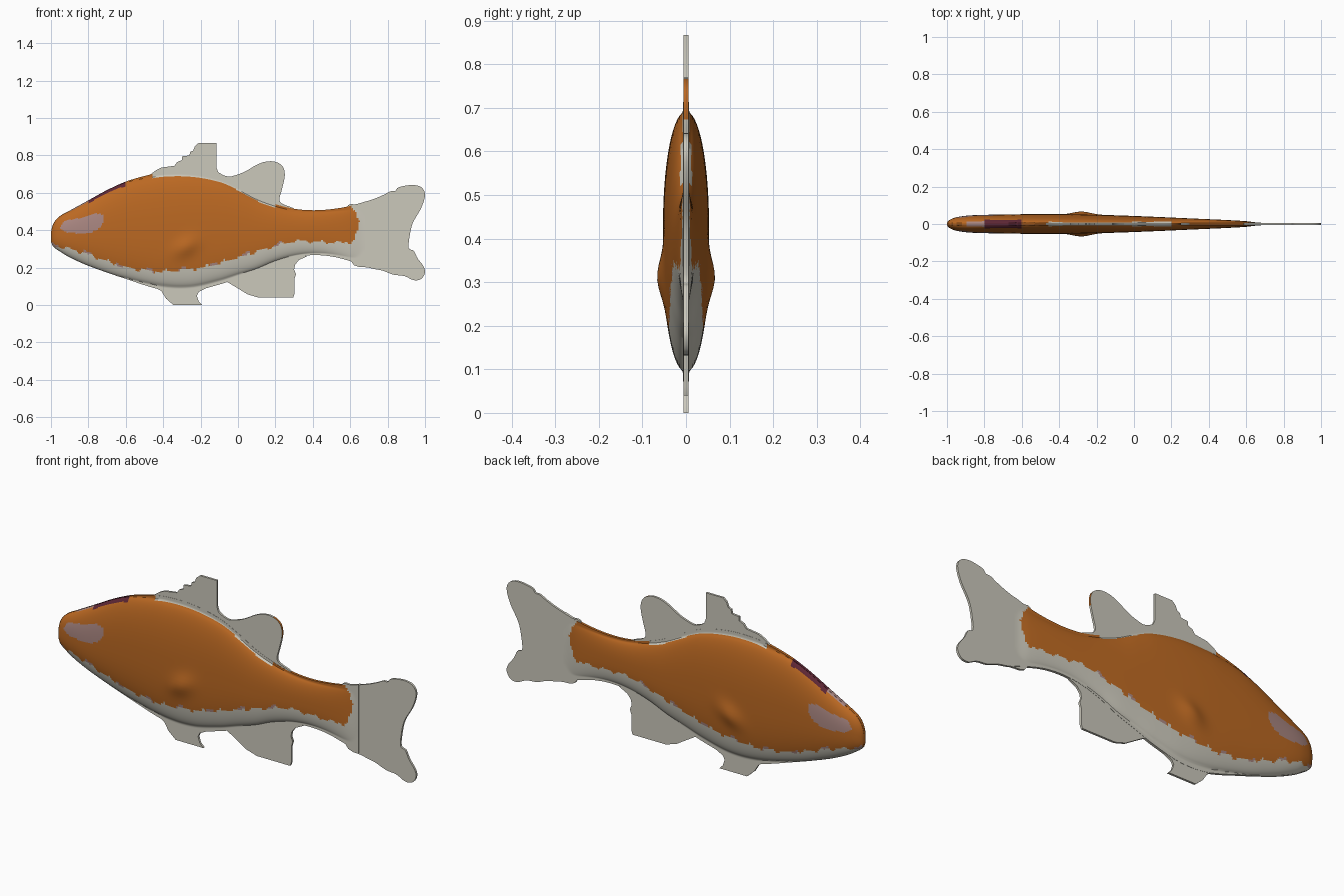
import bpy
import math
from mathutils import Vector
from mathutils.geometry import tessellate_polygon

cube = bpy.data.objects.get("Cube")
if cube:
    bpy.data.objects.remove(cube, do_unlink=True)


def material(name, colour):
    mat = bpy.data.materials.new(name)
    mat.use_nodes = True
    mat.diffuse_color = (*colour, 1)
    bsdf = next(n for n in mat.node_tree.nodes if n.type == 'BSDF_PRINCIPLED')
    bsdf.inputs["Base Color"].default_value = (*colour, 1)
    bsdf.inputs["Roughness"].default_value = 0.7
    return mat


ORANGE, WHITE, MAUVE, MAROON = range(4)
MATERIALS = [
    material("orange_skin", (0.50, 0.14, 0.016)),
    material("pale_fin", (0.60, 0.58, 0.50)),
    material("mauve_patch", (0.40, 0.24, 0.22)),
    material("maroon_patch", (0.11, 0.02, 0.035)),
]


def make_object(name, verts, faces):
    mesh = bpy.data.meshes.new(name)
    mesh.from_pydata(verts, [], faces)
    for mat in MATERIALS:
        mesh.materials.append(mat)
    obj = bpy.data.objects.new(name, mesh)
    bpy.context.collection.objects.link(obj)
    bpy.ops.object.select_all(action='DESELECT')
    obj.select_set(True)
    bpy.context.view_layer.objects.active = obj
    bpy.ops.object.mode_set(mode='EDIT')
    bpy.ops.mesh.select_all(action='SELECT')
    bpy.ops.mesh.normals_make_consistent(inside=False)
    bpy.ops.object.mode_set(mode='OBJECT')
    bpy.ops.object.shade_smooth_by_angle(angle=math.radians(40))
    return obj


def sample(points, x):
    """Smooth interpolation through (x, value) points."""
    n = len(points)

    def slope(i):
        a, b = points[max(i - 1, 0)], points[min(i + 1, n - 1)]
        return (b[1] - a[1]) / (b[0] - a[0])

    if x <= points[0][0]:
        return points[0][1]
    for i in range(n - 1):
        (x0, y0), (x1, y1) = points[i], points[i + 1]
        if x <= x1:
            h = x1 - x0
            t = (x - x0) / h
            s = t * t * (3 - 2 * t)
            bend = t * (1 - t) * h
            return y0 + (y1 - y0) * s + bend * ((1 - t) * slope(i) - t * slope(i + 1))
    return points[-1][1]


def smooth_step(a, b, x):
    t = min(max((x - a) / (b - a), 0), 1)
    return t * t * (3 - 2 * t)


# Body profiles along x: back line, belly line, half width, colour line
BACK = [(-1, .39), (-.99, .43), (-.96, .47), (-.9, .505), (-.8, .56), (-.7, .615), (-.6, .66),
        (-.5, .69), (-.4, .71), (-.25, .71), (-.1, .68), (0, .635), (.1, .58), (.2, .54),
        (.3, .515), (.4, .507), (.5, .513), (.6, .53), (.7, .56)]
BELLY = [(-1, .34), (-.99, .315), (-.95, .285), (-.9, .255), (-.8, .21), (-.6, .14), (-.4, .08),
         (-.25, .075), (-.1, .11), (0, .145), (.1, .18), (.2, .225), (.3, .255), (.4, .267),
         (.5, .26), (.6, .235), (.7, .2)]
WIDTH = [(-1, .007), (-.99, .019), (-.96, .033), (-.9, .044), (-.8, .049), (-.5, .053),
         (-.3, .052), (0, .043), (.3, .03), (.5, .021), (.6, .015), (.66, .008), (.7, .007)]
SIDE_LINE = [(-1, .32), (-.9, .3), (-.8, .27), (-.7, .235), (-.6, .2), (-.4, .18), (-.2, .2),
             (0, .255), (.2, .315), (.3, .34), (.5, .335), (.65, .335)]
EYE = [(-.955, .41), (-.93, .45), (-.85, .465), (-.77, .49), (-.715, .485), (-.72, .44),
       (-.75, .4), (-.82, .38), (-.92, .39)]


def inside(poly, x, z):
    hit = False
    for (x0, z0), (x1, z1) in zip(poly, poly[1:] + poly[:1]):
        if (z0 > z) != (z1 > z) and x < x0 + (z - z0) * (x1 - x0) / (z1 - z0):
            hit = not hit
    return hit


def half_width(x, u, z):
    """Rounded section that pinches into a thin keel along back and belly."""
    pinch = 1 + .07 * smooth_step(-.7, -.35, x)
    full = max(0, 1 - abs(u * pinch) ** 2.4) ** .5
    # side fin folded against the body
    along = (x + .28) * .85 + (z - .31) * .5
    across = (z - .31) * .85 - (x + .28) * .5
    bump = .016 * math.exp(-(along / .07) ** 2 - (across / .045) ** 2)
    return max(sample(WIDTH, x) * full, .0065) + bump


def body_colour(x, z, y):
    top = sample(BACK, x)
    rough = .006 * math.sin(x * 61) + .004 * math.sin(x * 143)
    line = sample(SIDE_LINE, x) + rough
    tail_line = .645 - .5 * max(0, z - .46) - .4 * max(0, .42 - z) + .004 * math.sin(z * 130)
    if z < line or x > tail_line:
        return WHITE
    if z < line + .012 and math.sin(x * 37) > .75 and x < .35:
        return MAUVE
    if inside(EYE, x, z):
        return MAUVE
    if -.8 < x < -.6 and abs(y) < .022 and z > .5:
        return MAROON
    if -.9 < x < -.8 and abs(y) < .014 and z > .45:
        return MAUVE
    if -.46 < x < .2 and z > top - .022:
        return WHITE
    return ORANGE


def build_body(columns=210, rows=56):
    verts, faces = [], []
    ring = 2 * (rows + 1)
    for i in range(columns + 1):
        t = i / columns
        x = -1 + 1.68 * (t * .85 + t * t * .15)
        low, high = sample(BELLY, x), sample(BACK, x)
        side = []
        for j in range(rows + 1):
            u = -math.cos(math.pi * j / rows)
            z = (low + high) / 2 + u * (high - low) / 2
            side.append((x, half_width(x, u, z), z))
        verts += side + [(x, -y, z) for x, y, z in reversed(side)]
    for i in range(columns):
        for j in range(ring):
            k = (j + 1) % ring
            faces.append((i * ring + j, i * ring + k, (i + 1) * ring + k, (i + 1) * ring + j))
    faces.append(tuple(range(ring)))
    faces.append(tuple(columns * ring + j for j in range(ring)))
    body = make_object("body", verts, faces)
    for poly in body.data.polygons:
        c = poly.center
        poly.material_index = body_colour(c.x, c.z, c.y)


def rounded(points, steps=4):
    """Closed curve through the outline points."""
    n, result = len(points), []
    pts = [Vector(p) for p in points]
    for i in range(n):
        a, b, c, d = (pts[(i + k) % n] for k in (-1, 0, 1, 2))
        for s in range(steps):
            t = s / steps
            result.append(b + .5 * t * (c - a + t * (2 * a - 5 * b + 4 * c - d
                                                     + t * (3 * (b - c) + d - a))))
    return result


def build_fin(name, outline, steps=4, thick=.0055):
    pts = rounded(outline, steps)
    n = len(pts)
    verts = [(p.x, y, p.y) for y in (-thick, thick) for p in pts]
    caps = tessellate_polygon([[Vector((p.x, p.y, 0)) for p in pts]])
    faces = [tuple(t) for t in caps] + [tuple(i + n for i in t) for t in caps]
    faces += [(i, (i + 1) % n, (i + 1) % n + n, i + n) for i in range(n)]
    fin = make_object(name, verts, faces)
    for poly in fin.data.polygons:
        poly.material_index = WHITE
    return fin


build_body()

# Fins: steps=1 keeps the clipped corners, more steps rounds the outline
build_fin("front_back_fin", [
    (-.48, .69), (-.44, .72), (-.41, .735), (-.34, .745), (-.325, .765), (-.3, .775),
    (-.3, .795), (-.26, .8), (-.255, .82), (-.24, .825), (-.23, .85), (-.21, .867),
    (-.115, .867), (-.115, .735), (-.105, .71), (-.08, .695), (-.03, .68), (0, .6), (-.4, .6)], 1)
rear_fin = build_fin("rear_back_fin", [
    (-.09, .68), (-.04, .687), (.03, .71), (.1, .75), (.15, .767), (.2, .766), (.24, .74),
    (.25, .69), (.235, .62), (.222, .565), (.24, .54), (.3, .51), (.2, .47), (0, .56)])
for face in rear_fin.data.polygons:
    if abs(face.normal.y) < .5 and face.center.x > .2 and face.center.z > .67:
        face.material_index = ORANGE

build_fin("tail_fin", [
    (.58, .51), (.64, .54), (.72, .565), (.78, .59), (.815, .608), (.84, .61), (.86, .63),
    (.93, .642), (.98, .63), (1, .59), (.98, .52), (.935, .44), (.918, .37), (.913, .305),
    (.94, .29), (.96, .25), (.99, .21), (1, .175), (.98, .14), (.94, .133), (.89, .155),
    (.83, .163), (.77, .185), (.7, .2), (.6, .24)])
build_fin("pelvic_fin", [
    (-.47, .11), (-.41, .075), (-.385, .035), (-.345, 0), (-.19, 0), (-.21, .02),
    (-.22, .05), (-.21, .07), (-.17, .09), (-.12, .12), (-.3, .16)], 1)
build_fin("anal_fin", [
    (-.1, .12), (-.06, .125), (-.01, .095), (.05, .058), (.11, .04), (.295, .04), (.302, .06),
    (.302, .14), (.31, .165), (.3, .19), (.305, .215), (.325, .24), (.37, .262), (.2, .3)], 1)
